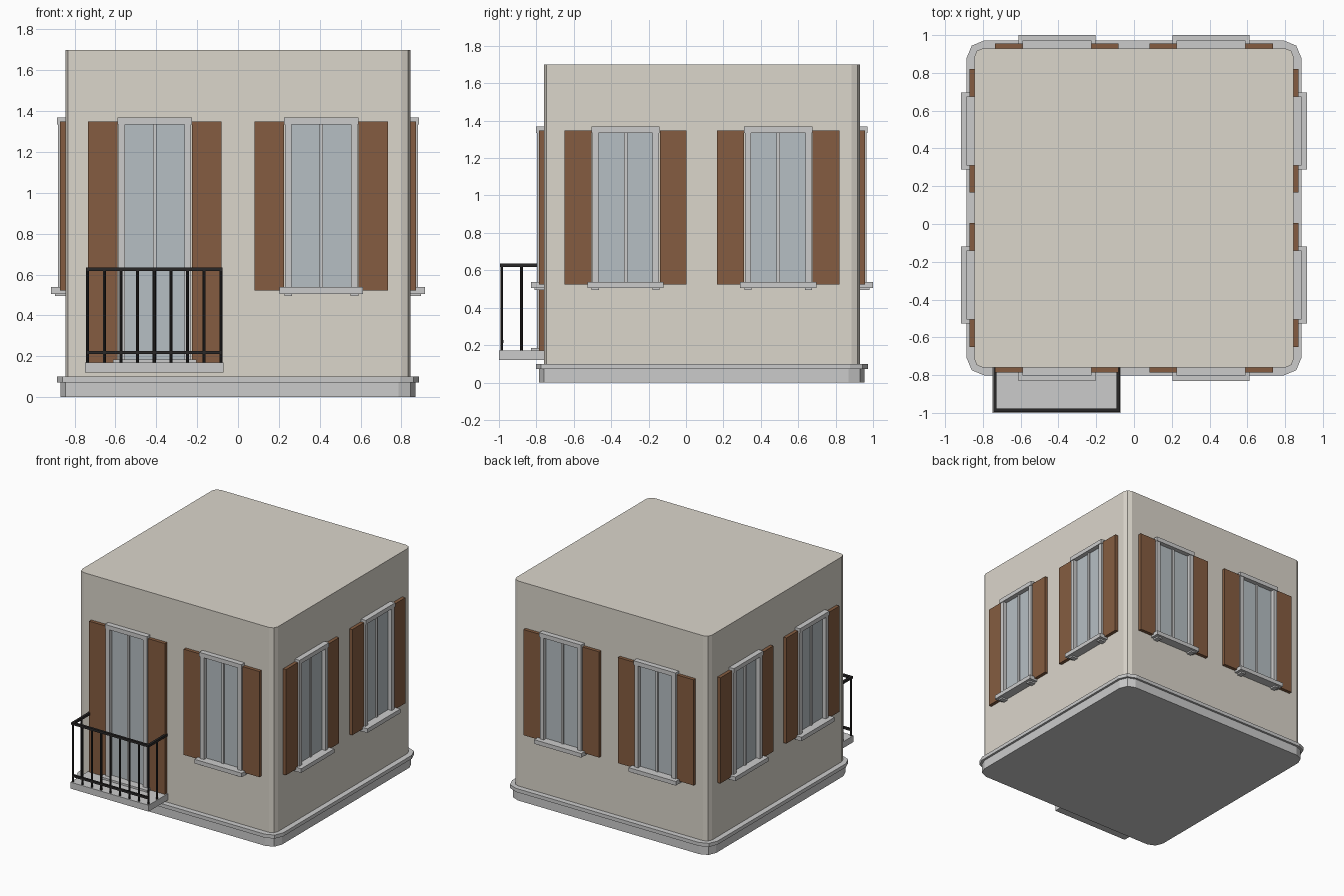
import bpy, bmesh, math
from mathutils import Matrix, Vector

if "Cube" in bpy.data.objects:
    bpy.data.objects.remove(bpy.data.objects["Cube"])

CY, HALF = 0.085, 0.845          # house centre in y, wall half width


def material(name, rgb):
    m = bpy.data.materials.new(name)
    m.diffuse_color = (*rgb, 1)
    m.use_nodes = True
    m.node_tree.nodes["Principled BSDF"].inputs["Base Color"].default_value = m.diffuse_color
    return m


WALL = material("plaster", (0.71, 0.67, 0.60))
WOOD = material("brown_wood", (0.235, 0.108, 0.052))
GLASS = material("pane_glass", (0.47, 0.52, 0.55))
IRON = material("dark_iron", (0.022, 0.02, 0.02))


def finish(name, bm, mat=None):
    me = bpy.data.meshes.new(name)
    bm.to_mesh(me)
    bm.free()
    ob = bpy.data.objects.new(name, me)
    bpy.context.collection.objects.link(ob)
    if mat:
        me.materials.append(mat)
    return ob


def add_box(bm, x0, x1, y0, y1, z0, z1):
    centre = Vector((x0 + x1, y0 + y1, z0 + z1)) / 2
    m = Matrix.Translation(centre) @ Matrix.Diagonal((x1 - x0, y1 - y0, z1 - z0, 1))
    return bmesh.ops.create_cube(bm, size=1, matrix=m)["verts"]


def boxes(name, items, mat=None, place=None):
    bm = bmesh.new()
    for b in items:
        add_box(bm, *b)
    if place:
        bm.transform(place)
    return finish(name, bm, mat)


def rounded_block(name, half, z0, z1, radius, mat=None):
    bm = bmesh.new()
    add_box(bm, -half, half, CY - half, CY + half, z0, z1)
    edges = [e for e in bm.edges if abs(e.verts[0].co.z - e.verts[1].co.z) > 1e-4]
    bmesh.ops.bevel(bm, geom=edges, offset=radius, segments=2, profile=0.5, affect='EDGES')
    return finish(name, bm, mat)


# Walls and two-step plinth
rounded_block("walls", HALF, 0.02, 1.7, 0.045, WALL)
rounded_block("plinth", 0.87, 0.0, 0.072, 0.085)
rounded_block("plinth_cap", 0.887, 0.072, 0.1, 0.095)


def window(tag, place, bottom, door=False):
    # local frame: x along the wall, -y outwards from the wall face
    boxes("frame_" + tag, [
        (-0.178, -0.145, -0.036, 0.01, bottom, 1.337),
        (0.145, 0.178, -0.036, 0.01, bottom, 1.337),
        (-0.182, 0.182, -0.041, 0.01, 1.335, 1.368),
        (-0.009, 0.009, -0.015, 0.01, bottom, 1.335),
    ], None, place)
    boxes("glass_" + tag, [(-0.145, 0.145, -0.005, 0.005, bottom, 1.335)], GLASS, place)
    # Sill with two small brackets
    sill = [(-0.204, 0.204, -0.07, 0.01, bottom - 0.032, bottom)]
    if not door:
        sill += [(s * 0.162 - 0.019, s * 0.162 + 0.019, -0.05, 0.01, bottom - 0.044, bottom - 0.03)
                 for s in (-1, 1)]
    boxes("sill_" + tag, sill, None, place)
    # Open shutters
    low = 0.165 if door else 0.523
    boxes("shutters_" + tag, [(-0.327, -0.183, -0.026, 0.005, low, 1.348),
                              (0.183, 0.327, -0.026, 0.005, low, 1.348)], WOOD, place)


# Two openings on each of the four walls; front left one is a balcony door
for side in range(4):
    for s in (-1, 1):
        place = (Matrix.Translation((0, CY, 0)) @ Matrix.Rotation(side * math.pi / 2, 4, 'Z')
                 @ Matrix.Translation((s * 0.408, -HALF, 0)))
        door = side == 0 and s == -1
        window(f"{side}_{'left' if s < 0 else 'right'}", place, 0.185 if door else 0.538, door)

# Balcony slab
BX, FRONT, BACK = -0.41, -0.985, CY - HALF
boxes("balcony_slab", [(BX - 0.338, BX + 0.338, -1.0, BACK + 0.01, 0.12, 0.17)])

# Railing: top rail on three sides, low front rail
L, R = BX - 0.326, BX + 0.326
boxes("balcony_rails", [
    (L - 0.009, R + 0.009, FRONT - 0.009, FRONT + 0.009, 0.617, 0.635),
    (L - 0.009, L + 0.009, FRONT + 0.009, BACK, 0.617, 0.635),
    (R - 0.009, R + 0.009, FRONT + 0.009, BACK, 0.617, 0.635),
    (L, R, FRONT - 0.008, FRONT + 0.008, 0.21, 0.227),
], IRON)

# Upright bars along the front and one on each side
spots = [(L + (R - L) * i / 8, FRONT) for i in range(9)] + [(L, -0.88), (R, -0.88)]
bm = bmesh.new()
for x, y in spots:
    bmesh.ops.create_cone(bm, cap_ends=True, segments=8, radius1=0.0075, radius2=0.0075,
                          depth=0.455, matrix=Matrix.Translation((x, y, 0.3925)))
finish("balcony_bars", bm, IRON)
